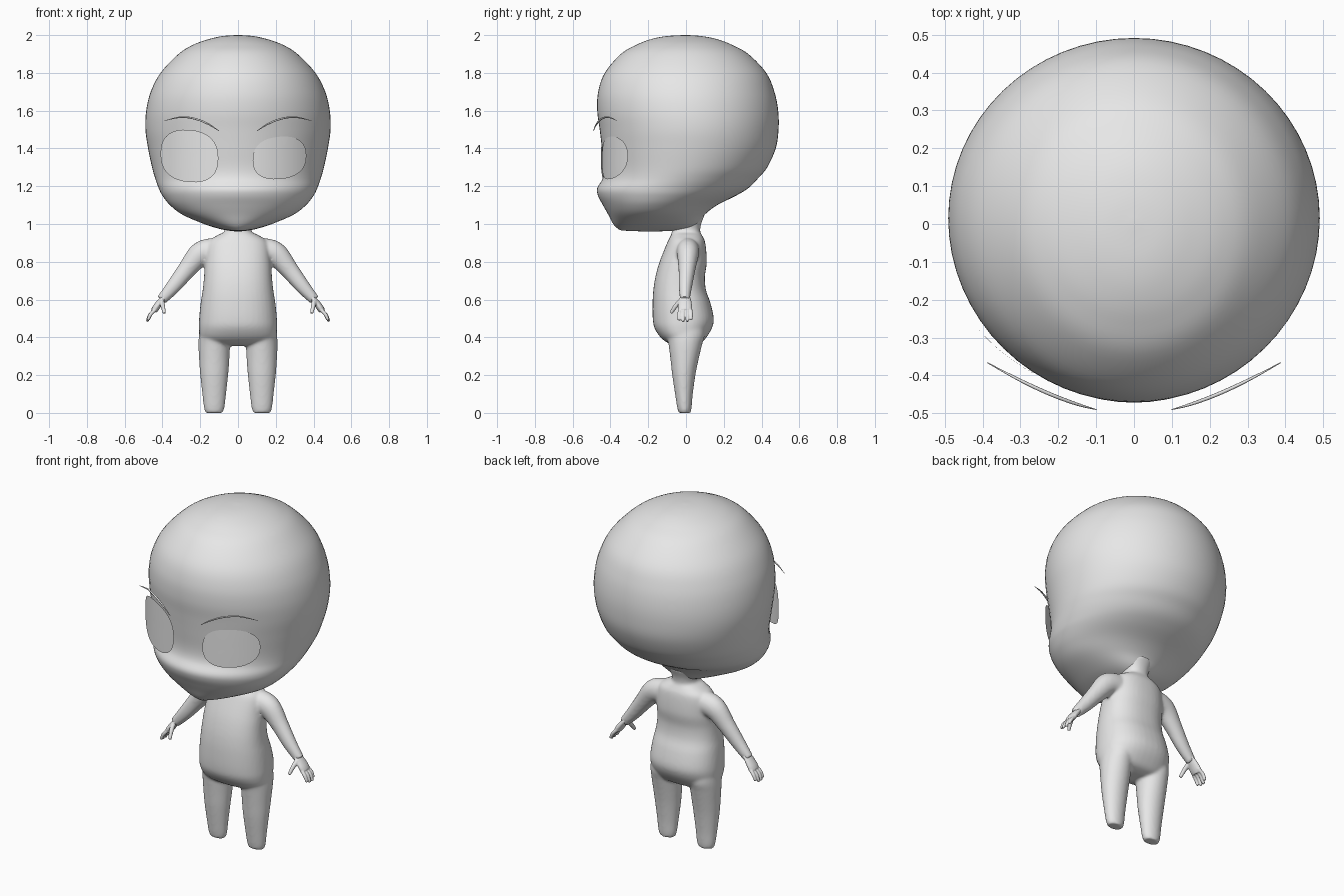
import bpy, bmesh
from math import cos, sin, pi, sqrt, copysign
from mathutils import Vector

cube = bpy.data.objects.get("Cube")
if cube:
    bpy.data.objects.remove(cube, do_unlink=True)

GREY = (0.8, 0.8, 0.8, 1)
clay = bpy.data.materials.new("plain grey")
clay.use_nodes = True
clay.diffuse_color = GREY
shader = next(n for n in clay.node_tree.nodes if n.type == "BSDF_PRINCIPLED")
shader.inputs["Base Color"].default_value = GREY

SIDES = (("left", 1), ("right", -1))


def spline(rows, steps=5):
    """Smooth curve through rows of numbers."""
    rows = [Vector(r) for r in rows]
    out = []
    for i in range(len(rows) - 1):
        a, b, c, d = (rows[min(max(k, 0), len(rows) - 1)] for k in range(i - 1, i + 3))
        for s in range(steps):
            t = s / steps
            out.append(b + (c - a) * (t / 2) + (a * 2 - b * 5 + c * 4 - d) * (t * t / 2)
                       + (b * 3 - a - c * 3 + d) * (t ** 3 / 2))
    return out + [rows[-1]]


def oval(count, power=2.0):
    """Points of a unit superellipse."""
    pts = []
    for i in range(count):
        c, s = cos(2 * pi * i / count), sin(2 * pi * i / count)
        pts.append((copysign(abs(c) ** (2 / power), c), copysign(abs(s) ** (2 / power), s)))
    return pts


def skin(bm, rings, cap_end=True):
    """Bridge rings of points with quads and cap the ends."""
    loops = [[bm.verts.new(p) for p in ring] for ring in rings]
    n = len(loops[0])
    faces = [bm.faces.new((a[i], a[(i + 1) % n], b[(i + 1) % n], b[i]))
             for a, b in zip(loops, loops[1:]) for i in range(n)]
    faces.append(bm.faces.new(loops[0][::-1]))
    if cap_end:
        faces.append(bm.faces.new(loops[-1]))
    bmesh.ops.recalc_face_normals(bm, faces=faces)


def stack(bm, rows, centre_x=0.0, power=2.0, count=40):
    """Level sections: height, half width, front y, back y."""
    skin(bm, [[(centre_x + hx * c, (yf + yb) / 2 + (yb - yf) / 2 * s, z)
               for c, s in oval(count, power)] for z, hx, yf, yb in spline(rows)])


def tube(bm, rows, side=1, flat=1.0, count=16):
    """Tube along x, y, z, radius; flat scales the thickness."""
    path = spline([(side * x, y, z, r) for x, y, z, r in rows])
    pts = [p.to_3d() for p in path]
    rings = []
    for i, p in enumerate(pts):
        t = (pts[min(i + 1, len(pts) - 1)] - pts[max(i - 1, 0)]).normalized()
        u = Vector((0, 1, 0)).cross(t).normalized()
        v = t.cross(u)
        r = path[i][3]
        rings.append([p + u * (r * flat * c) + v * (r * s) for c, s in oval(count)])
    skin(bm, rings)


def finish(bm, name, voxel=0, smoothing=0):
    mesh = bpy.data.meshes.new(name)
    bm.to_mesh(mesh)
    bm.free()
    mesh.materials.append(clay)
    mesh.polygons.foreach_set("use_smooth", [True] * len(mesh.polygons))
    obj = bpy.data.objects.new(name, mesh)
    bpy.context.collection.objects.link(obj)
    if voxel:
        fuse = obj.modifiers.new("fuse", "REMESH")
        fuse.mode = "VOXEL"
        fuse.voxel_size = voxel
        fuse.use_smooth_shade = True
        soften = obj.modifiers.new("soften", "SMOOTH")
        soften.factor = 0.5
        soften.iterations = smoothing
    return obj


# Head: large skull, shallow eye band, small muzzle bulge and flat jaw
bm = bmesh.new()
stack(bm, [
    (2.0, .01, -.01, .01), (1.995, .08, -.1, .08), (1.98, .15, -.18, .16),
    (1.95, .235, -.26, .24), (1.9, .315, -.345, .33), (1.8, .41, -.43, .425),
    (1.7, .462, -.465, .468), (1.6, .486, -.47, .488), (1.5, .49, -.457, .49),
    (1.4, .476, -.445, .475), (1.3, .455, -.435, .43), (1.24, .438, -.442, .38),
    (1.19, .42, -.47, .33), (1.15, .4, -.466, .265), (1.1, .36, -.44, .165),
    (1.05, .295, -.412, .1), (1.0, .18, -.385, .065), (.975, .1, -.36, .03),
    (.965, .05, -.33, -.03), (.96, .005, -.2, -.19)], count=64)
finish(bm, "head")

# Body: neck, torso, legs and arms fused into one skin
bm = bmesh.new()
stack(bm, [
    (1.05, .085, -.06, .1), (1.0, .072, -.07, .08), (.96, .072, -.075, .075),
    (.94, .11, -.08, .085), (.9, .16, -.1, .102), (.8, .175, -.14, .11),
    (.72, .18, -.162, .1), (.65, .187, -.173, .106), (.58, .198, -.177, .13),
    (.5, .206, -.176, .147), (.45, .207, -.167, .138), (.4, .2, -.135, .108),
    (.37, .17, -.095, .08), (.355, .1, -.05, .04)], power=2.3)
for name, side in SIDES:
    stack(bm, [
        (.5, .07, -.09, .09), (.42, .08, -.1, .1), (.36, .083, -.092, .085),
        (.28, .08, -.082, .066), (.2, .074, -.073, .05), (.1, .063, -.058, .036),
        (.03, .055, -.047, .03), (0, .046, -.04, .025)], centre_x=side * .126)
    tube(bm, [
        (.08, .01, .855, .06), (.13, .01, .858, .062), (.2, .01, .84, .058),
        (.27, .005, .76, .045), (.34, -.003, .672, .036), (.405, -.006, .598, .026)],
        side, flat=1.1, count=24)
finish(bm, "body", voxel=.008, smoothing=8)

# Hands: flat palm, four fingers and a thumb
for name, side in SIDES:
    bm = bmesh.new()
    tube(bm, [(.385, -.005, .62, .026), (.41, -.005, .59, .034),
              (.432, -.005, .56, .038), (.445, -.005, .54, .034)], side, flat=.5)
    for y, reach in ((-.036, .9), (-.015, 1), (.007, 1), (.027, .85)):
        tube(bm, [(.43, y * .8, .555, .01),
                  (.43 + .035 * reach, y, .555 - .035 * reach, .01),
                  (.43 + .052 * reach, y, .555 - .072 * reach, .008)], side)
    tube(bm, [(.405, -.025, .595, .014), (.398, -.055, .565, .012),
              (.39, -.08, .528, .009)], side)
    finish(bm, name + "_hand", voxel=.004, smoothing=3)

# Eyes: thin curved shells lying over the face, the right one larger
for name, x0, z0, hx, hz, depth, spread in (
        ("left_eye", .22, 1.35, .142, .112, .46, .5),
        ("right_eye", -.257, 1.36, .153, .138, .47, .52)):
    bm = bmesh.new()
    rings = []
    for k in range(1, 11):
        ring = []
        for c, s in oval(36, 2.4):
            x = x0 + hx * c * k / 10
            tilt = .08 * (x - x0) * copysign(1, x0)
            ring.append((x, .01 - depth * sqrt(1 - (x / spread) ** 2),
                         z0 + hz * s * k / 10 + tilt))
        rings.append(ring)
    skin(bm, rings, cap_end=False)
    finish(bm, name)

# Eyebrows: fine tapered arcs floating in front of the forehead
for name, side in SIDES:
    bm = bmesh.new()
    tube(bm, [(.1, -.49, 1.492, .001), (.15, -.476, 1.525, .004),
              (.22, -.45, 1.555, .005), (.3, -.413, 1.566, .004),
              (.388, -.366, 1.547, .001)], side, count=8)
    finish(bm, name + "_eyebrow")
